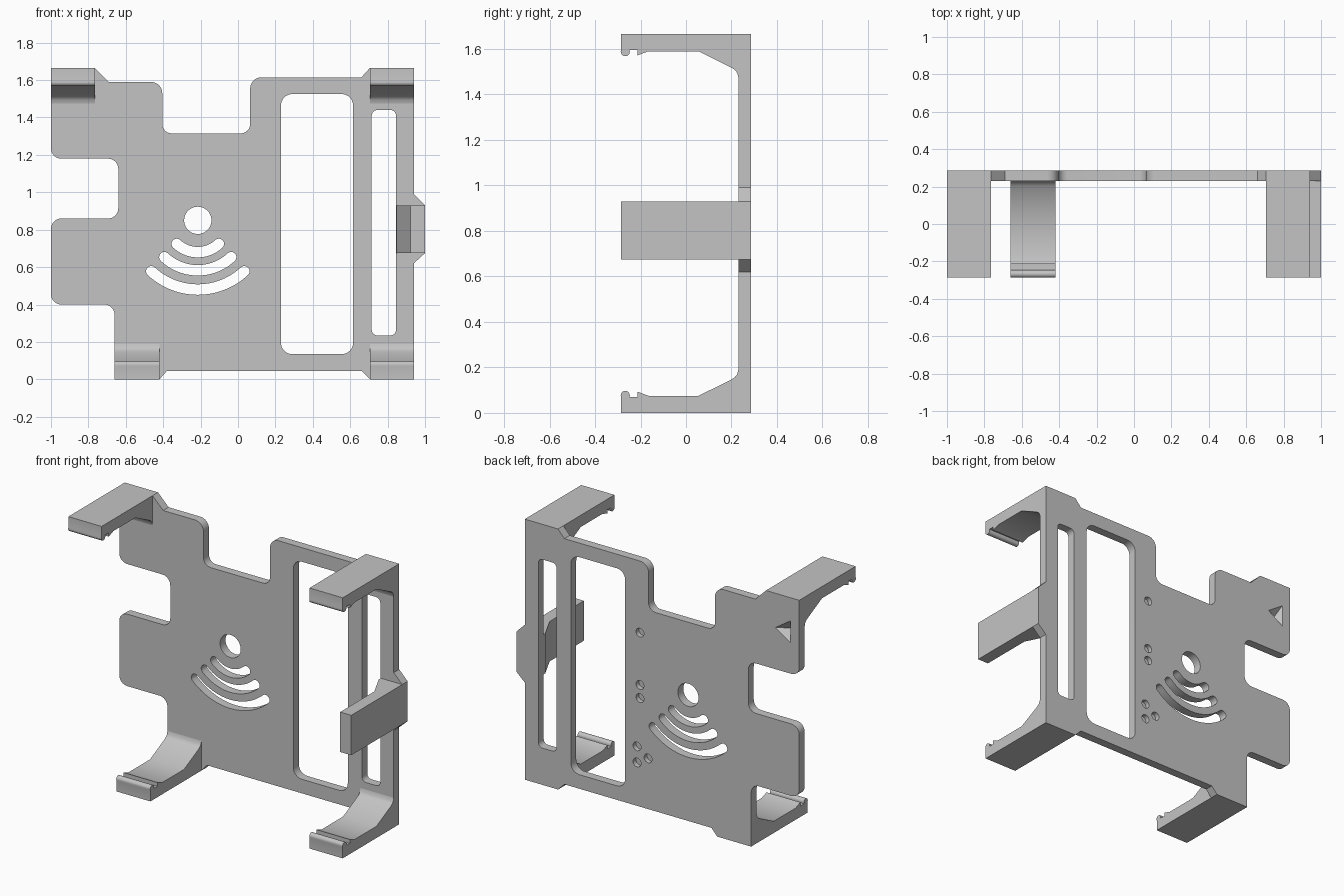
import bpy, bmesh, math
from mathutils import Vector

if "Cube" in bpy.data.objects:
    bpy.data.objects.remove(bpy.data.objects["Cube"])

FRONT, BACK, TOP = 0.23, 0.285, 1.665

grey = bpy.data.materials.new("plain grey")
grey.diffuse_color = (0.55, 0.55, 0.55, 1)
grey.use_nodes = True
grey.node_tree.nodes["Principled BSDF"].inputs["Base Color"].default_value = grey.diffuse_color


def rounded(points):
    """Corner list (x, z, radius) to a polyline with filleted corners."""
    out = []
    n = len(points)
    for i, (x, z, r) in enumerate(points):
        p = Vector((x, z))
        if r == 0:
            out.append(p)
            continue
        a = (Vector(points[i - 1][:2]) - p).normalized()
        b = (Vector(points[(i + 1) % n][:2]) - p).normalized()
        half = a.angle(b) / 2
        centre = p + (a + b).normalized() * (r / math.sin(half))
        s = p + a * (r / math.tan(half)) - centre
        e = p + b * (r / math.tan(half)) - centre
        sweep = math.atan2(s.x * e.y - s.y * e.x, s.dot(e))
        for k in range(9):
            t = sweep * k / 8
            out.append(centre + Vector((s.x * math.cos(t) - s.y * math.sin(t),
                                        s.x * math.sin(t) + s.y * math.cos(t))))
    return out


def rect(x0, x1, z0, z1, r):
    return rounded([(x0, z0, r), (x1, z0, r), (x1, z1, r), (x0, z1, r)])


def arc(cx, cz, r, a0, a1, n):
    return [Vector((cx + r * math.cos(a0 + (a1 - a0) * k / n),
                    cz + r * math.sin(a0 + (a1 - a0) * k / n))) for k in range(n + 1)]


def curved_slot(cx, cz, r, half_angle, w):
    """Round-ended slot bent around a centre, opening upwards."""
    a0, a1 = -math.pi / 2 - half_angle, -math.pi / 2 + half_angle
    end = Vector((cx + r * math.cos(a1), cz + r * math.sin(a1)))
    start = Vector((cx + r * math.cos(a0), cz + r * math.sin(a0)))
    return (arc(cx, cz, r + w, a0, a1, 24) + arc(*end, w, a1, a1 + math.pi, 8)[1:-1]
            + arc(cx, cz, r - w, a1, a0, 24) + arc(*start, w, a0 + math.pi, a0 + 2 * math.pi, 8)[1:-1])


def finish(obj):
    obj.data.materials.clear()
    obj.data.materials.append(grey)
    bpy.ops.object.select_all(action='DESELECT')
    obj.select_set(True)
    bpy.context.view_layer.objects.active = obj
    bpy.ops.object.shade_smooth_by_angle(angle=math.radians(30))


def mesh_object(name, bm):
    bmesh.ops.recalc_face_normals(bm, faces=bm.faces)
    me = bpy.data.meshes.new(name)
    bm.to_mesh(me)
    bm.free()
    obj = bpy.data.objects.new(name, me)
    bpy.context.collection.objects.link(obj)
    return obj


def prism(name, points, vec):
    bm = bmesh.new()
    face = bm.faces.new([bm.verts.new(p) for p in points])
    ext = bmesh.ops.extrude_face_region(bm, geom=[face], use_keep_orig=True)
    bmesh.ops.translate(bm, vec=vec, verts=[v for v in ext["geom"] if isinstance(v, bmesh.types.BMVert)])
    obj = mesh_object(name, bm)
    finish(obj)
    return obj


# Back plate outline and through holes
outline = rounded([
    (-0.66, 0, 0), (-0.42, 0, 0), (-0.38, 0.045, 0), (0.66, 0.045, 0), (0.705, 0, 0), (0.94, 0, 0),
    (0.94, 0.62, 0), (1, 0.675, 0), (1, 0.93, 0), (0.94, 0.99, 0), (0.94, TOP, 0), (0.705, TOP, 0),
    (0.66, 1.615, 0), (0.065, 1.615, 0.06), (0.065, 1.315, 0.05), (-0.405, 1.315, 0.05),
    (-0.405, 1.59, 0.06), (-0.69, 1.59, 0), (-0.765, TOP, 0), (-1, TOP, 0), (-1, 1.18, 0.055),
    (-0.64, 1.18, 0.055), (-0.64, 0.86, 0.055), (-1, 0.86, 0.055), (-1, 0.4, 0.055), (-0.66, 0.4, 0.055)])
loops = [outline, rect(0.23, 0.615, 0.135, 1.525, 0.06), rect(0.715, 0.845, 0.235, 1.44, 0.03),
         arc(-0.215, 0.85, 0.073, 0, 2 * math.pi, 40)[:-1]]
for radius in (0.165, 0.262, 0.365):
    loops.append(curved_slot(-0.215, 0.845, radius, math.radians(43), 0.028))

curve = bpy.data.curves.new("plate_outline", 'CURVE')
curve.dimensions = '2D'
curve.fill_mode = 'BOTH'
curve.extrude = (BACK - FRONT) / 2
for loop in loops:
    sp = curve.splines.new('POLY')
    sp.points.add(len(loop) - 1)
    for pt, co in zip(sp.points, loop):
        pt.co = (co.x, co.y, 0, 1)
    sp.use_cyclic_u = True
plate = bpy.data.objects.new("back_plate", curve)
plate.location.y = (FRONT + BACK) / 2
plate.rotation_euler.x = math.pi / 2
bpy.context.collection.objects.link(plate)
bpy.context.view_layer.objects.active = plate
plate.select_set(True)
bpy.ops.object.convert(target='MESH')
plate = bpy.context.view_layer.objects.active
bpy.ops.object.transform_apply(location=True, rotation=True, scale=True)
bm = bmesh.new()
bm.from_mesh(plate.data)
bmesh.ops.remove_doubles(bm, verts=bm.verts, dist=0.0002)
bmesh.ops.recalc_face_normals(bm, faces=bm.faces)
bm.to_mesh(plate.data)
bm.free()

# Blind round recesses and a pointed recess in the back of the plate
bm = bmesh.new()
for x, z in [(0.126, 1.157), (0.126, 0.823), (0.126, 0.739), (0.147, 0.425), (0.147, 0.322), (0.069, 0.369)]:
    base = bm.faces.new([bm.verts.new((p.x, BACK - 0.03, p.y)) for p in arc(x, z, 0.028, 0, 2 * math.pi, 20)[:-1]])
    ext = bmesh.ops.extrude_face_region(bm, geom=[base], use_keep_orig=True)
    bmesh.ops.translate(bm, vec=(0, 0.05, 0), verts=[v for v in ext["geom"] if isinstance(v, bmesh.types.BMVert)])
tri = [bm.verts.new((x, BACK + 0.001, z)) for x, z in [(-0.83, 1.446), (-0.94, 1.52), (-0.94, 1.375)]]
tip = bm.verts.new((-0.91, BACK - 0.045, 1.447))
bm.faces.new(tri)
for i in range(3):
    bm.faces.new((tri[i], tri[i - 1], tip))
cutter = mesh_object("recess_cutter", bm)
cutter.hide_render = True
mod = plate.modifiers.new("recesses", 'BOOLEAN')
mod.operation, mod.object, mod.solver = 'DIFFERENCE', cutter, 'EXACT'
bpy.context.view_layer.objects.active = plate
bpy.ops.object.modifier_apply(modifier=mod.name)
bpy.data.objects.remove(cutter)
finish(plate)

# Snap clips: side profile (y, height) with rounded bead, tooth and gusset
clip = [(FRONT, 0), (-0.285, 0), (-0.285, 0.068)]
clip += [tuple(p) for p in arc(-0.267, 0.077, 0.02, math.radians(180), math.radians(-20), 10)]
clip += [(-0.24, 0.069), (-0.213, 0.069), (-0.213, 0.093), (-0.165, 0.075), (0.055, 0.075), (0.2, 0.147),
         (0.215, 0.157), (0.225, 0.17), (FRONT, 0.19)]
for name, x0, x1, upper in [("bottom_left_clip", -0.66, -0.42, False), ("bottom_right_clip", 0.705, 0.94, False),
                            ("top_left_clip", -1, -0.765, True), ("top_right_clip", 0.705, 0.94, True)]:
    prism(name, [(x0, y, TOP - h if upper else h) for y, h in clip], (x1 - x0, 0, 0))

# Side arm with a gusset at its root
arm = [(1, FRONT), (1, -0.285), (0.922, -0.285), (0.922, 0.06), (0.848, 0.21), (0.848, FRONT)]
prism("side_arm", [(x, y, 0.675) for x, y in arm], (0, 0, 0.255))
